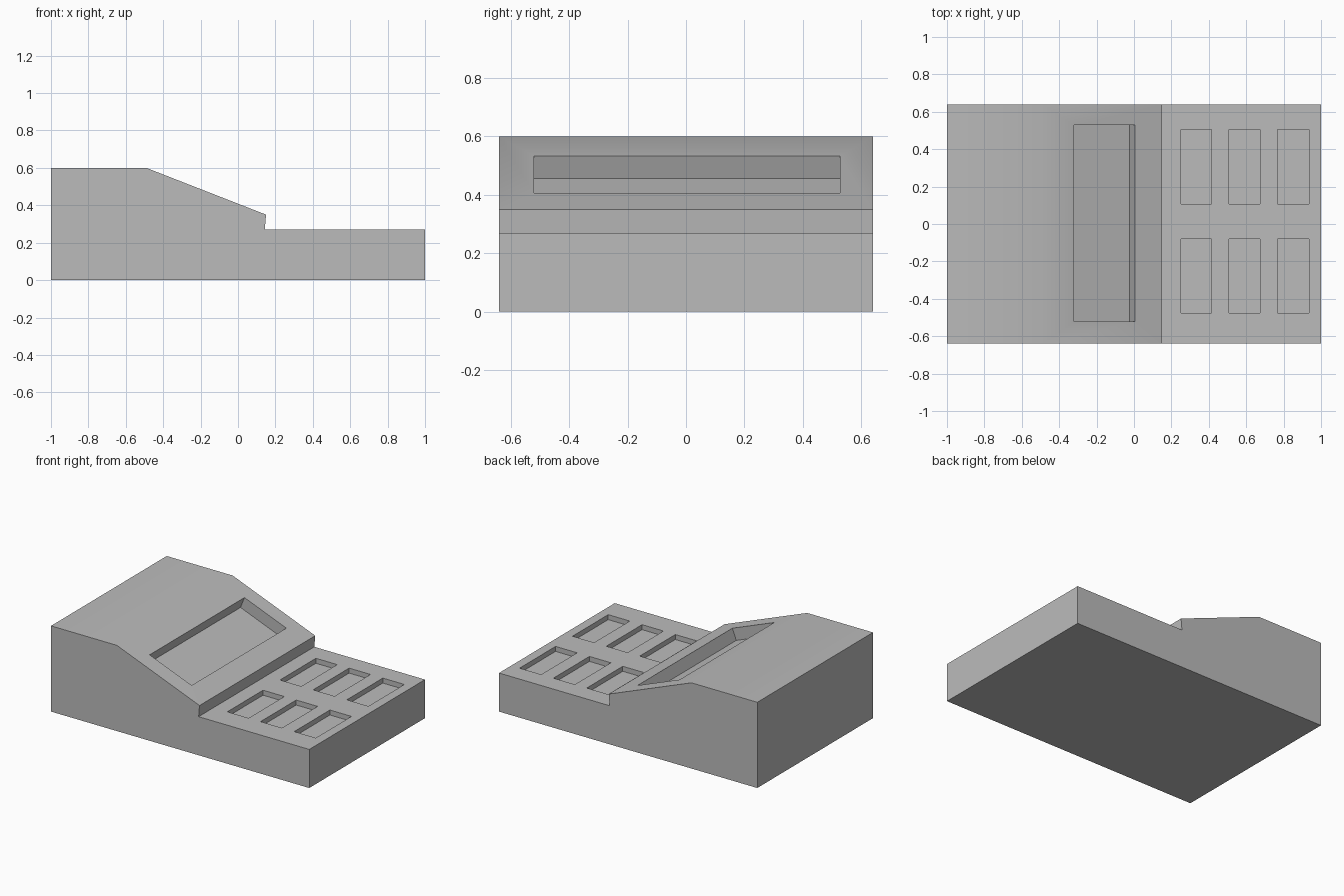
import bpy, bmesh, math
from mathutils import Vector

if "Cube" in bpy.data.objects:
    bpy.data.objects.remove(bpy.data.objects["Cube"])


def prism(name, profile, y0, y1):
    """Extrude a closed (x, z) profile along y."""
    bm = bmesh.new()
    face = bm.faces.new([bm.verts.new((x, y0, z)) for x, z in profile])
    ext = bmesh.ops.extrude_face_region(bm, geom=[face])
    moved = [g for g in ext["geom"] if isinstance(g, bmesh.types.BMVert)]
    bmesh.ops.translate(bm, verts=moved, vec=(0, y1 - y0, 0))
    bmesh.ops.recalc_face_normals(bm, faces=bm.faces[:])
    mesh = bpy.data.meshes.new(name)
    bm.to_mesh(mesh)
    bm.free()
    obj = bpy.data.objects.new(name, mesh)
    bpy.context.collection.objects.link(obj)
    return obj


def cut(target, cutter):
    """Subtract the cutter and remove it."""
    mod = target.modifiers.new("cut", "BOOLEAN")
    mod.operation = "DIFFERENCE"
    mod.solver = "EXACT"
    mod.object = cutter
    bpy.context.view_layer.objects.active = target
    bpy.ops.object.modifier_apply(modifier=mod.name)
    bpy.data.objects.remove(cutter)


# Housing: raised back, sloping panel, small step and low deck
WIDTH = 1.28
crest, lip = Vector((-0.49, 0.60)), Vector((0.15, 0.35))
DECK = 0.27
housing = prism("housing", [(-1, 0), (1, 0), (1, DECK), (0.143, DECK),
                            lip, crest, (-1, 0.60)], -WIDTH / 2, WIDTH / 2)

# Display recess, sunk square to the sloping panel
along = (lip - crest).normalized()
normal = Vector((-along.y, along.x))
upper = crest + along * (0.17 / along.x)
lower = crest + along * (0.495 / along.x)
DEPTH, RISE = 0.083, 0.05
cut(housing, prism("display_cutter",
                   [upper - normal * DEPTH, lower - normal * DEPTH,
                    lower + normal * RISE, upper + normal * RISE], -0.52, 0.528))

# Six shallow key pockets in the deck
for x0, x1 in ((0.25, 0.415), (0.507, 0.673), (0.768, 0.935)):
    for y0, y1 in ((-0.475, -0.08), (0.107, 0.505)):
        cut(housing, prism("key_cutter",
                           [(x0, DECK - 0.035), (x1, DECK - 0.035),
                            (x1, DECK + 0.05), (x0, DECK + 0.05)], y0, y1))

# Plain grey finish
grey = bpy.data.materials.new("grey")
grey.diffuse_color = (0.5, 0.5, 0.5, 1)
grey.use_nodes = True
grey.node_tree.nodes["Principled BSDF"].inputs["Base Color"].default_value = grey.diffuse_color
housing.data.materials.clear()
housing.data.materials.append(grey)
for poly in housing.data.polygons:
    poly.material_index = 0

# Soft blend over the crest, crisp edges elsewhere
bpy.ops.object.select_all(action="DESELECT")
housing.select_set(True)
bpy.context.view_layer.objects.active = housing
bpy.ops.object.shade_smooth_by_angle(angle=math.radians(30))
